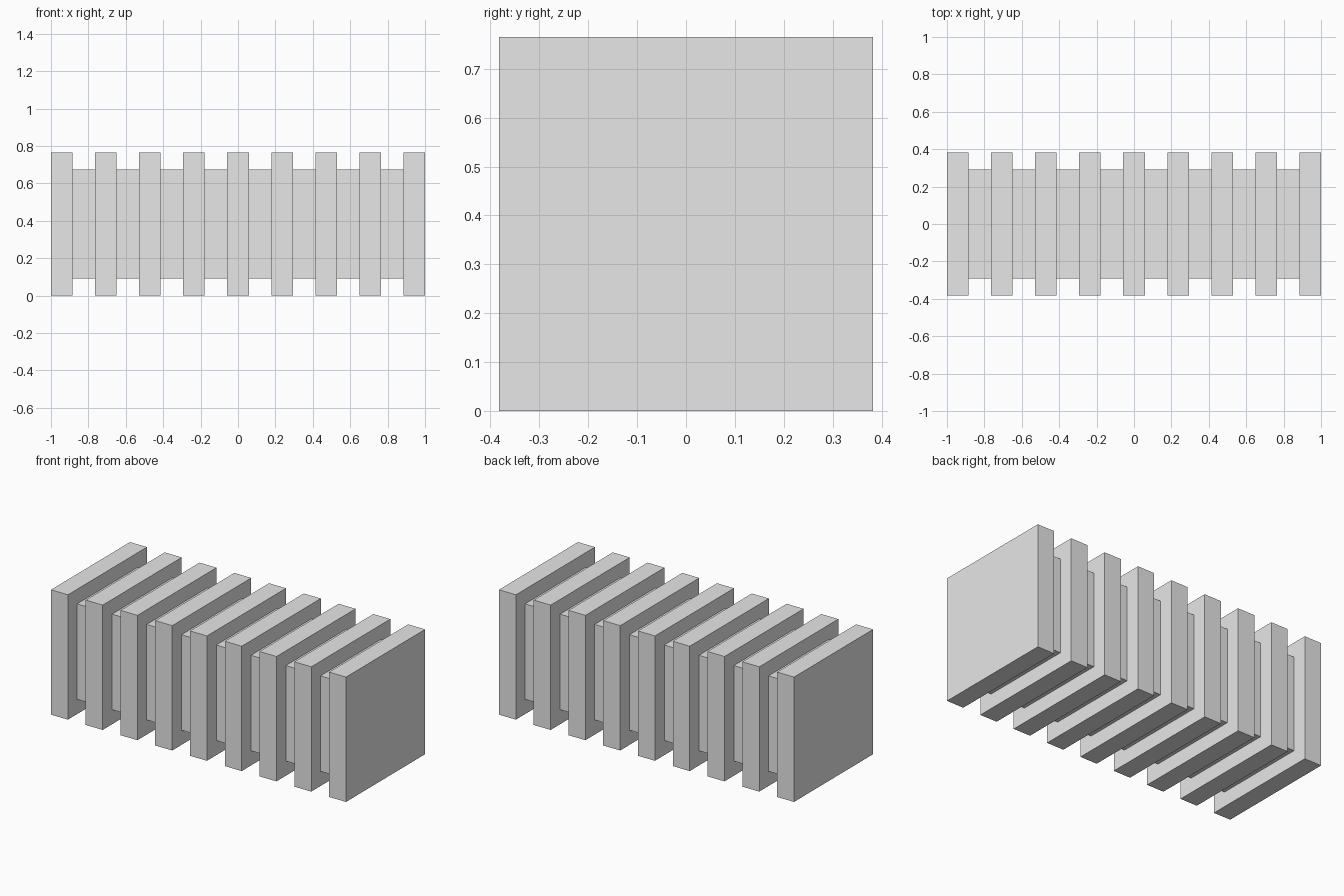
import bpy
import bmesh
from mathutils import Matrix, Vector

cube = bpy.data.objects.get("Cube")
if cube:
    bpy.data.objects.remove(cube, do_unlink=True)

LENGTH = 2.0
PLATE_SIZE = 0.765
PLATE_THICKNESS = 0.115
CORE_SIZE = 0.585
PLATE_COUNT = 9
MID_Z = PLATE_SIZE / 2

# Plain grey finish
grey = bpy.data.materials.new("light_grey")
grey.use_nodes = True
grey.diffuse_color = (0.8, 0.8, 0.8, 1)
grey.node_tree.nodes["Principled BSDF"].inputs["Base Color"].default_value = grey.diffuse_color


def box(name, x, size):
    """Flat-shaded box centred on the body's long axis."""
    mesh = bpy.data.meshes.new(name)
    bm = bmesh.new()
    bmesh.ops.create_cube(bm, size=1, matrix=Matrix.Diagonal(Vector(size)).to_4x4())
    bm.to_mesh(mesh)
    bm.free()
    mesh.materials.append(grey)
    obj = bpy.data.objects.new(name, mesh)
    obj.location = (x, 0, MID_Z)
    bpy.context.collection.objects.link(obj)
    return obj


# Central core, ending inside the two outer plates
box("core", 0, (LENGTH - PLATE_THICKNESS, CORE_SIZE, CORE_SIZE))

# Evenly spaced square plates
pitch = (LENGTH - PLATE_THICKNESS) / (PLATE_COUNT - 1)
for i in range(PLATE_COUNT):
    x = (i - (PLATE_COUNT - 1) / 2) * pitch
    box(f"plate_{i + 1}", x, (PLATE_THICKNESS, PLATE_SIZE, PLATE_SIZE))
